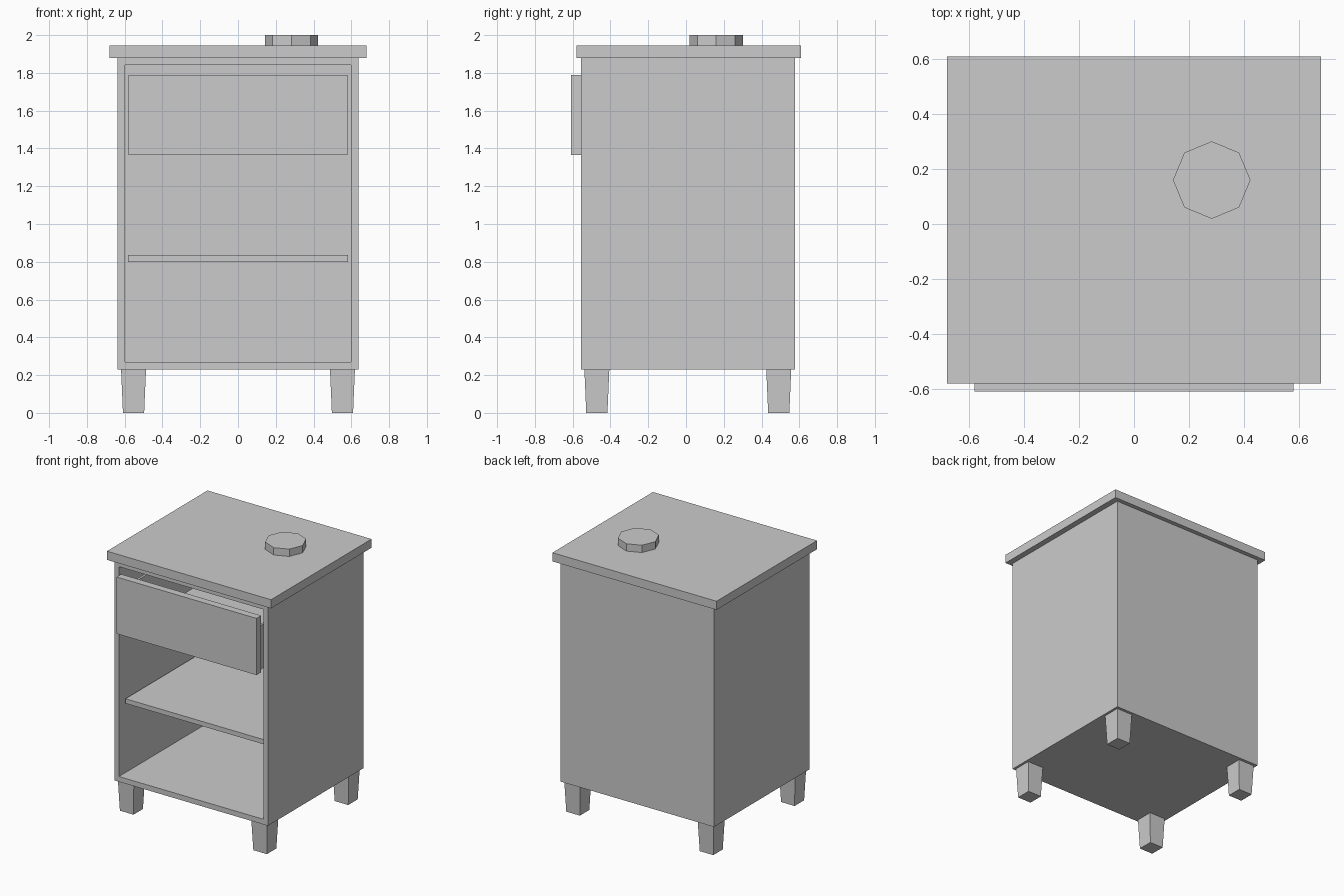
import bpy, bmesh, math

if "Cube" in bpy.data.objects:
    bpy.data.objects.remove(bpy.data.objects["Cube"])


def finish(name, bm):
    bmesh.ops.recalc_face_normals(bm, faces=bm.faces)
    mesh = bpy.data.meshes.new(name)
    bm.to_mesh(mesh)
    bm.free()
    ob = bpy.data.objects.new(name, mesh)
    bpy.context.collection.objects.link(ob)
    return ob


def box_bm(x, y, z):
    """Box from (min, max) ranges."""
    bm = bmesh.new()
    bmesh.ops.create_cube(bm, size=1)
    for v in bm.verts:
        v.co = [r[0] if c < 0 else r[1] for r, c in zip((x, y, z), v.co)]
    return bm


def box(name, x, y, z):
    return finish(name, box_bm(x, y, z))


def recessed_box(name, x, y, z, axis, direction, rim, depth):
    """Open box: inset one face, then push it inwards."""
    bm = box_bm(x, y, z)
    bm.normal_update()
    face = next(f for f in bm.faces if f.normal[axis] * direction > 0.9)
    bmesh.ops.inset_region(bm, faces=[face], thickness=rim)
    pushed = bmesh.ops.extrude_discrete_faces(bm, faces=[face])["faces"]
    for v in pushed[0].verts:
        v.co[axis] -= direction * depth
    return finish(name, bm)


# Cabinet body, open at the front
recessed_box("cabinet_body", (-0.637, 0.637), (-0.555, 0.578), (0.23, 1.88),
             1, -1, 0.055, 1.075)

# Overhanging top and inner shelf
box("table_top", (-0.68, 0.68), (-0.58, 0.61), (1.88, 1.945))
box("shelf", (-0.583, 0.583), (-0.50, 0.52), (0.80, 0.835))

# Drawer: proud front panel with a lower open tray behind it
box("drawer_front", (-0.58, 0.58), (-0.61, -0.555), (1.365, 1.79))
recessed_box("drawer_tray", (-0.56, 0.56), (-0.556, 0.46), (1.37, 1.70),
             2, 1, 0.025, 0.31)

# Tapered legs
for side, x in (("left", -0.553), ("right", 0.553)):
    for end, y in (("front", -0.472), ("back", 0.491)):
        bm = box_bm((-0.066, 0.066), (-0.066, 0.066), (0, 0.23))
        for v in bm.verts:
            if v.co.z < 0.1:
                v.co.x *= 0.85
                v.co.y *= 0.85
        leg = finish(f"{end}_{side}_leg", bm)
        leg.location = (x, y, 0)

# Octagonal coaster on the top
bpy.ops.mesh.primitive_cylinder_add(vertices=8, radius=0.141, depth=0.055,
                                    location=(0.283, 0.16, 1.9725))
bpy.context.object.name = "coaster"
